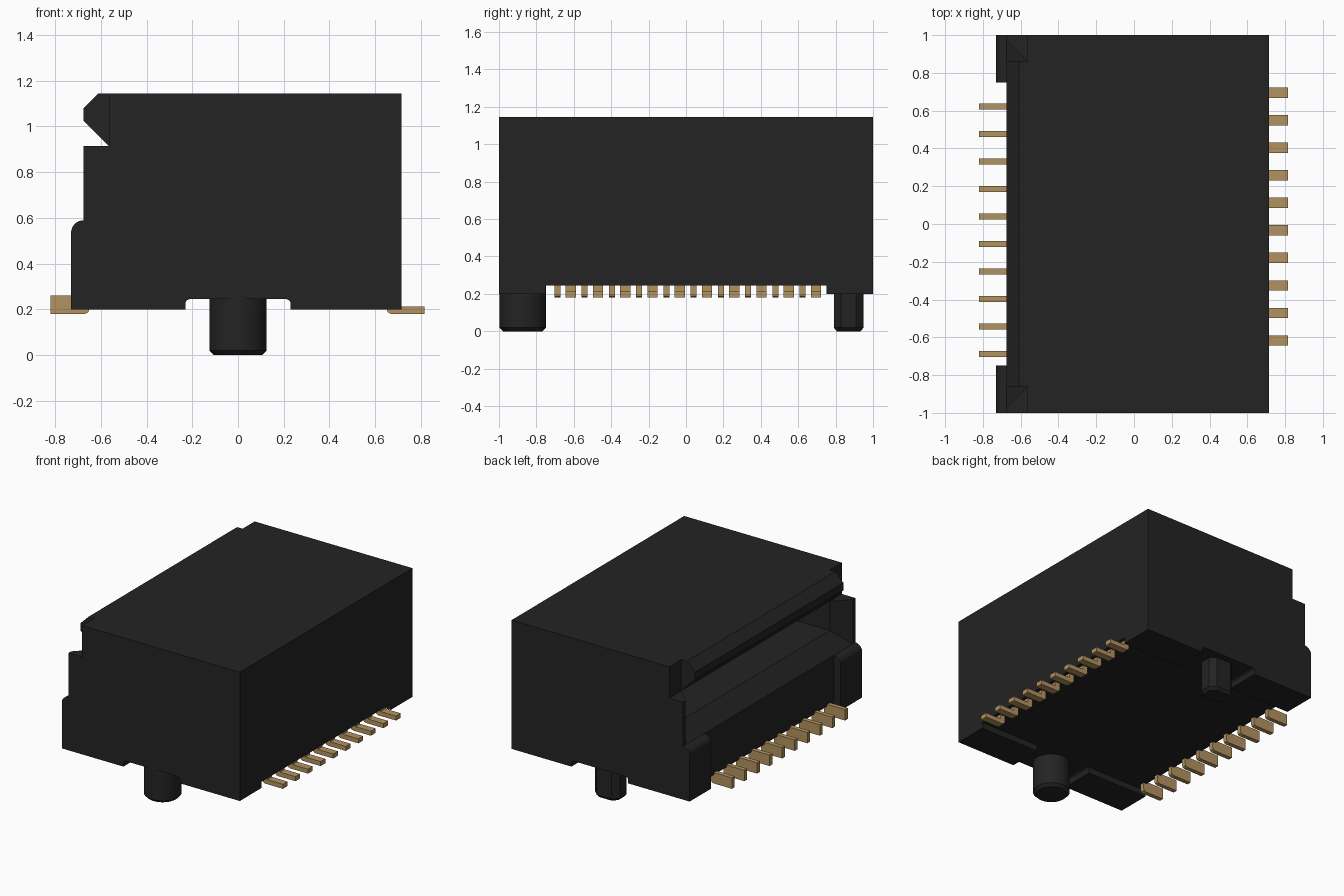
import bpy, bmesh, math
from mathutils import Vector

if "Cube" in bpy.data.objects:
    bpy.data.objects.remove(bpy.data.objects["Cube"])


def material(name, rgb):
    m = bpy.data.materials.new(name)
    m.diffuse_color = (*rgb, 1)
    m.use_nodes = True
    m.node_tree.nodes["Principled BSDF"].inputs["Base Color"].default_value = m.diffuse_color
    return m


BLACK = material("black plastic", (0.017, 0.017, 0.017))
GOLD = material("gold metal", (0.45, 0.29, 0.115))


def loft(name, rings, mat):
    """Closed solid through rings of 3D points."""
    bm = bmesh.new()
    rows = [[bm.verts.new(p) for p in r] for r in rings]
    n = len(rows[0])
    for a, b in zip(rows, rows[1:]):
        for i in range(n):
            j = (i + 1) % n
            bm.faces.new((a[i], a[j], b[j], b[i]))
    bm.faces.new(rows[0])
    bm.faces.new(rows[-1])
    bmesh.ops.recalc_face_normals(bm, faces=bm.faces)
    me = bpy.data.meshes.new(name)
    bm.to_mesh(me)
    bm.free()
    me.materials.append(mat)
    ob = bpy.data.objects.new(name, me)
    bpy.context.collection.objects.link(ob)
    return ob


def extrude_y(name, profile, y0, y1, mat):
    return loft(name, [[(x, y, z) for x, z in profile] for y in (y0, y1)], mat)


def rect(x, y0, y1, z0, z1):
    return [(x, y0, z0), (x, y1, z0), (x, y1, z1), (x, y0, z1)]


def smooth(ob):
    bpy.ops.object.select_all(action='DESELECT')
    ob.select_set(True)
    bpy.context.view_layer.objects.active = ob
    bpy.ops.object.shade_smooth_by_angle(angle=math.radians(30))


# Housing block with a flared card slot on the -x side
housing = extrude_y("housing", [(0.715, 0.245), (0.715, 1.145), (-0.565, 1.145),
                                (-0.565, 0.915), (-0.675, 0.915), (-0.675, 0.245)], -1, 1, BLACK)
cutter = loft("slot_cutter", [rect(-0.725, -1.02, 1.02, 0.54, 1.075),
                              rect(-0.565, -0.86, 0.86, 0.70, 0.915),
                              rect(0.2, -0.86, 0.86, 0.70, 0.915)], BLACK)
mod = housing.modifiers.new("slot", 'BOOLEAN')
mod.operation = 'DIFFERENCE'
mod.solver = 'EXACT'
mod.object = cutter
bpy.context.view_layer.objects.active = housing
bpy.ops.object.modifier_apply(modifier=mod.name)
bpy.data.objects.remove(cutter)

# Chamfered lip above the slot
extrude_y("upper_lip", [(-0.565, 1.145), (-0.61, 1.145), (-0.675, 1.08),
                        (-0.675, 1.025), (-0.565, 0.915)], -0.86, 0.86, BLACK)

# Corner feet, with a rounded pad on the slot side
R, F = 0.055, 0.02
arc = [(-0.675 - R * math.sin(a), 0.59 - R + R * math.cos(a))
       for a in (math.pi / 2 * i / 8 for i in range(9))]
# small fillet where a foot meets the underside
fillet = [(0.23 - F + F * math.cos(a), 0.245 - F + F * math.sin(a))
          for a in (math.pi / 2 * i / 4 for i in range(5))]
for side, label in ((-1, "front"), (1, "back")):
    y0, y1 = side * 0.75, side
    extrude_y(label + "_right_foot", [(0.715, 0.2), (0.715, 0.245)] + fillet[::-1] + [(0.23, 0.2)],
              y0, y1, BLACK)
    extrude_y(label + "_left_foot", [(-0.675, 0.2), (-0.675, 0.245)]
              + [(-x, z) for x, z in fillet[::-1]] + [(-0.23, 0.2)], y0, y1, BLACK)
    smooth(extrude_y(label + "_rounded_pad", [(-0.675, 0.2)] + arc + [(-0.73, 0.2)], y0, y1, BLACK))


# Locating pegs: a round one in front, a narrow eight-sided one at the back
def peg(name, plan, cy):
    rings = []
    for z, inset in ((0, 0.02), (0.02, 0), (0.26, 0)):
        ring = []
        for x, y in plan:
            v = Vector((x, y))
            v *= 1 - inset / v.length
            ring.append((v.x, v.y + cy, z))
        rings.append(ring)
    return loft(name, rings, BLACK)


smooth(peg("round_peg", [(0.125 * math.cos(t), 0.125 * math.sin(t))
                         for t in (math.tau * i / 40 for i in range(40))], -0.873))
peg("narrow_peg", [(0.1, -0.04), (0.1, 0.04), (0.06, 0.08), (-0.06, 0.08),
                   (-0.1, 0.04), (-0.1, -0.04), (-0.06, -0.08), (0.06, -0.08)], 0.87)

# Two rows of solder leads
left_lead = [(-0.82, 0.18), (-0.82, 0.26), (-0.65, 0.26), (-0.65, 0.2), (-0.656, 0.186), (-0.67, 0.18)]
right_lead = [(0.815, 0.18), (0.815, 0.213), (0.69, 0.213), (0.69, 0.26),
              (0.65, 0.26), (0.65, 0.2), (0.656, 0.186), (0.67, 0.18)]
for i in range(10):
    step = i * 0.1457
    y = 0.623 - step
    extrude_y(f"left_lead_{i + 1}", left_lead, y - 0.016, y + 0.016, GOLD)
    y = 0.695 - step
    extrude_y(f"right_lead_{i + 1}", right_lead, y - 0.027, y + 0.027, GOLD)
